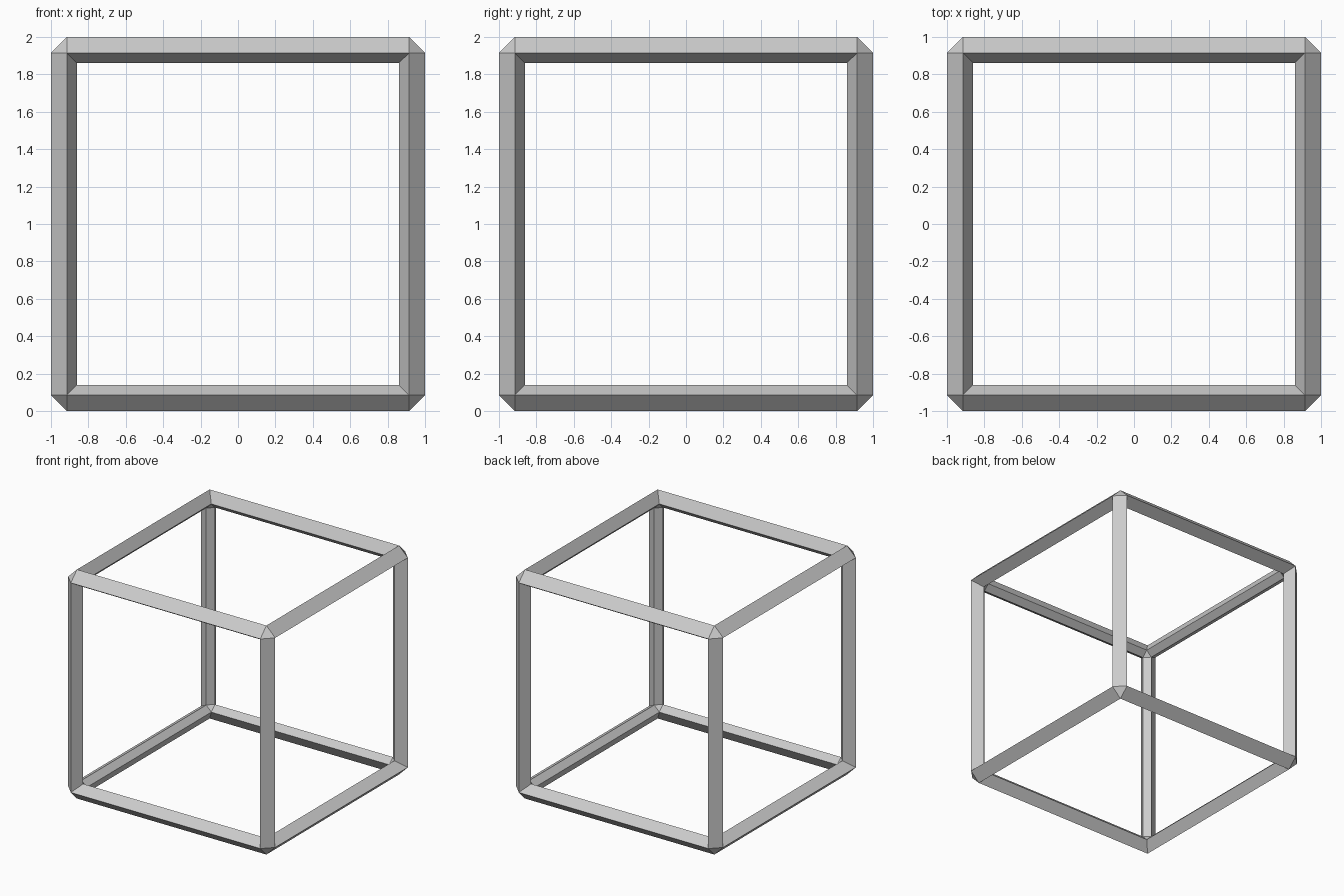
import bpy
import bmesh
from mathutils import Matrix

if "Cube" in bpy.data.objects:
    bpy.data.objects.remove(bpy.data.objects["Cube"])

BEVEL = 0.085      # inset of each open side
THICKNESS = 0.12   # depth of the bars

# Chamfered cube with the six large sides opened, leaving bars and corner caps
bm = bmesh.new()
bmesh.ops.create_cube(bm, size=2, matrix=Matrix.Translation((0, 0, 1)))
bmesh.ops.bevel(bm, geom=bm.edges[:], offset=BEVEL, offset_type='OFFSET',
                segments=1, profile=0.5, affect='EDGES')
bm.normal_update()
sides = [f for f in bm.faces if max(abs(c) for c in f.normal) > 0.99]
bmesh.ops.delete(bm, geom=sides, context='FACES')
bmesh.ops.recalc_face_normals(bm, faces=bm.faces[:])
if sum(f.normal.dot(f.calc_center_median() - Matrix.Translation((0, 0, 1)).translation)
       for f in bm.faces) < 0:
    bmesh.ops.reverse_faces(bm, faces=bm.faces[:])

mesh = bpy.data.meshes.new("cube_frame")
bm.to_mesh(mesh)
bm.free()
frame = bpy.data.objects.new("cube_frame", mesh)
bpy.context.collection.objects.link(frame)

# Thicken the bars inward
solid = frame.modifiers.new("bar_depth", 'SOLIDIFY')
solid.thickness = THICKNESS
solid.offset = -1
solid.use_even_offset = False
